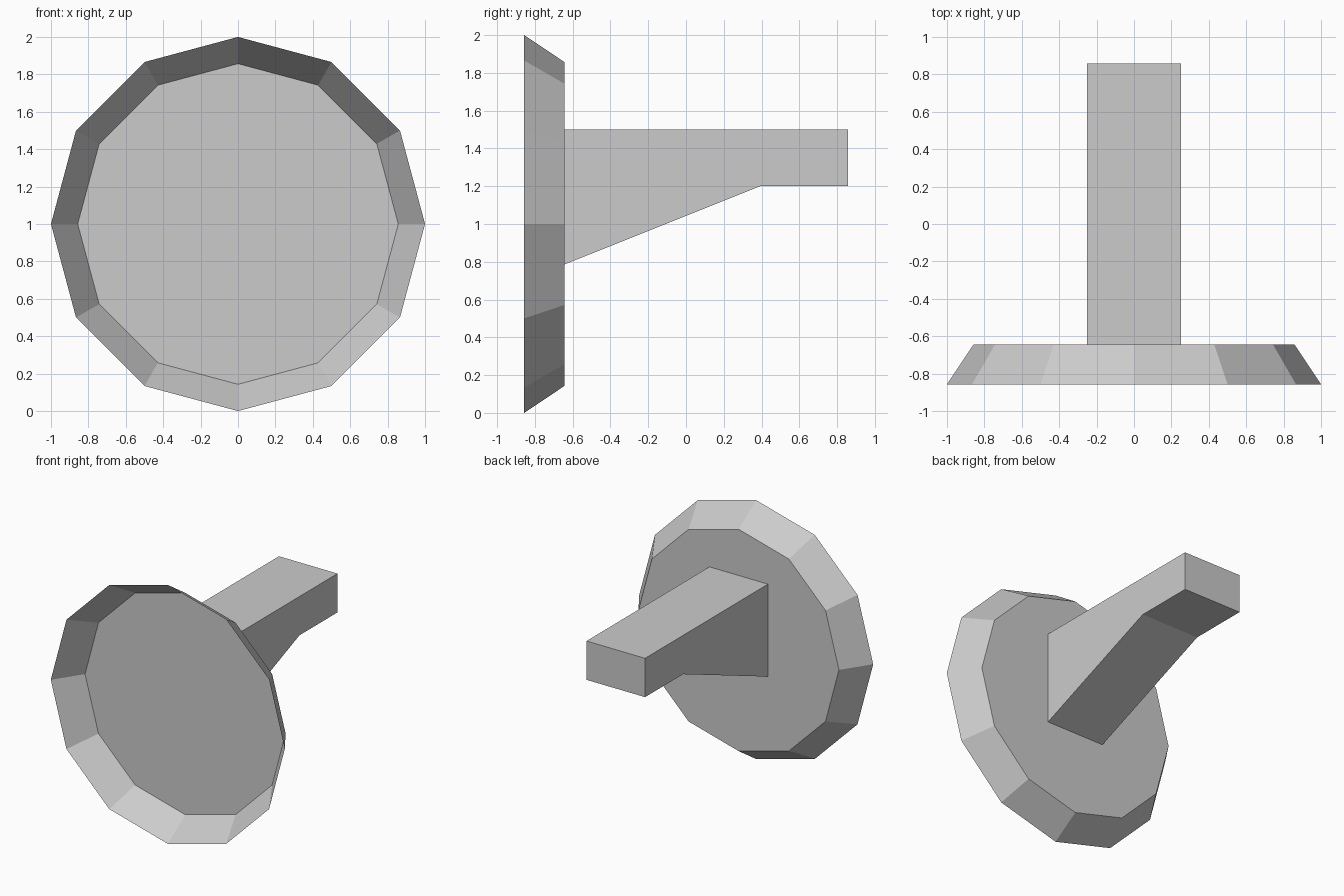
import bpy, bmesh, math

if "Cube" in bpy.data.objects:
    bpy.data.objects.remove(bpy.data.objects["Cube"])

grey = bpy.data.materials.new("light_grey")
grey.diffuse_color = (0.6, 0.6, 0.6, 1)
grey.use_nodes = True
grey.node_tree.nodes["Principled BSDF"].inputs["Base Color"].default_value = grey.diffuse_color

SIDES = 12
RIM_Y, FLOOR_Y, END_Y = -0.857, -0.643, 0.857
HALF_WIDTH = 0.25


def finish(name, bm):
    mesh = bpy.data.meshes.new(name)
    bm.to_mesh(mesh)
    bm.free()
    mesh.materials.append(grey)
    obj = bpy.data.objects.new(name, mesh)
    bpy.context.collection.objects.link(obj)
    return obj


# Dish: thin twelve-sided pan, open towards the front
bm = bmesh.new()


def ring(radius, y):
    angles = [2 * math.pi * i / SIDES for i in range(SIDES)]
    return [bm.verts.new((radius * math.cos(a), y, 1 + radius * math.sin(a)))
            for a in angles]


rim = ring(1.0, RIM_Y)
floor = ring(0.857, FLOOR_Y)
bm.faces.new(floor[::-1])
for i in range(SIDES):
    j = (i + 1) % SIDES
    bm.faces.new((rim[i], rim[j], floor[j], floor[i]))
finish("dish", bm)

# Arm: side profile (y, z) extruded across x, open where it meets the dish
profile = [(FLOOR_Y, 1.5), (FLOOR_Y, 0.786), (0.393, 1.2), (END_Y, 1.2), (END_Y, 1.5)]
bm = bmesh.new()
left, right = ([bm.verts.new((x, y, z)) for y, z in profile]
               for x in (-HALF_WIDTH, HALF_WIDTH))
bm.faces.new(left[::-1])
bm.faces.new(right)
for i in range(1, len(profile)):
    j = (i + 1) % len(profile)
    bm.faces.new((left[i], left[j], right[j], right[i]))
bmesh.ops.recalc_face_normals(bm, faces=bm.faces)
finish("support_arm", bm)
